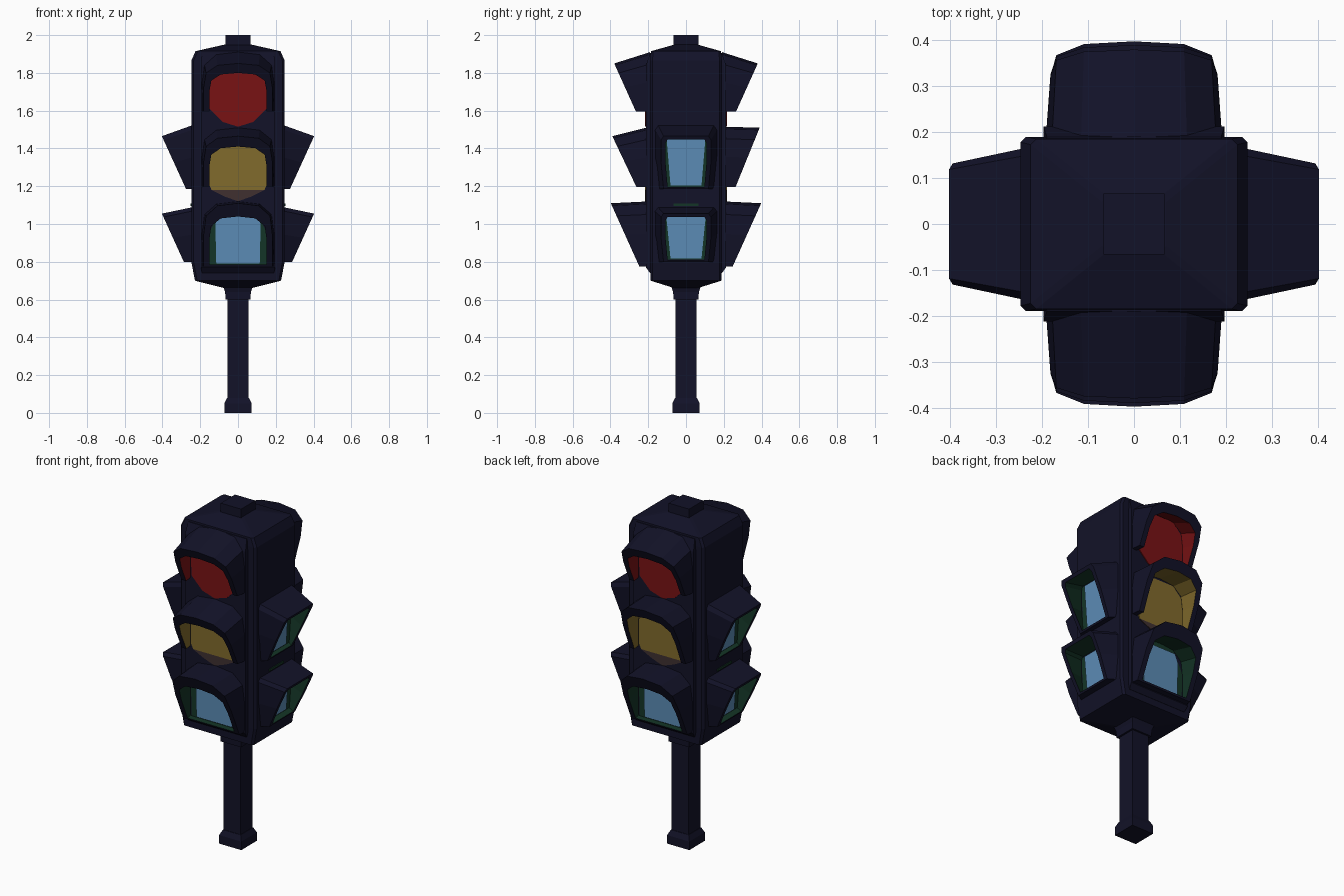
import bpy, bmesh, math
from mathutils import Matrix

if "Cube" in bpy.data.objects:
    bpy.data.objects.remove(bpy.data.objects["Cube"])


def material(name, rgb):
    m = bpy.data.materials.new(name)
    m.diffuse_color = (*rgb, 1)
    m.use_nodes = True
    m.node_tree.nodes["Principled BSDF"].inputs["Base Color"].default_value = m.diffuse_color
    return m


NAVY = material("dark navy", (0.006, 0.006, 0.021))
RED = material("red", (0.19, 0.006, 0.007))
YELLOW = material("amber", (0.22, 0.145, 0.025))
BROWN = material("dark brown", (0.05, 0.03, 0.03))
BLUE = material("pale blue", (0.105, 0.26, 0.46))
GREEN = material("dark green", (0.007, 0.036, 0.02))


def finish(bm, name, mats, angle=0):
    """Turn a bmesh into an object, turned about the pole by angle."""
    bmesh.ops.recalc_face_normals(bm, faces=bm.faces)
    bm.transform(Matrix.Rotation(math.radians(angle), 4, 'Z'))
    me = bpy.data.meshes.new(name)
    bm.to_mesh(me)
    bm.free()
    for m in mats:
        me.materials.append(m)
    ob = bpy.data.objects.new(name, me)
    bpy.context.collection.objects.link(ob)
    return ob


def loft(name, sections, bevel=0.0):
    """Stack of bevelled rectangles (half x, half y, z)."""
    bm = bmesh.new()
    rings = []
    for x, y, z in sections:
        b = min(bevel, x * 0.3)
        if b:
            pts = [(x, y - b), (x - b, y), (b - x, y), (-x, y - b),
                   (-x, b - y), (b - x, -y), (x - b, -y), (x, b - y)]
        else:
            pts = [(x, y), (-x, y), (-x, -y), (x, -y)]
        rings.append([bm.verts.new((px, py, z)) for px, py in pts])
    n = len(rings[0])
    for a, c in zip(rings, rings[1:]):
        for i in range(n):
            bm.faces.new((a[i], a[(i + 1) % n], c[(i + 1) % n], c[i]))
    bm.faces.new(rings[0])
    bm.faces.new(rings[-1])
    return finish(bm, name, [NAVY])


def plate(name, half, d, mat, angle, thick=0.006):
    """Thin plate facing outward; half outline (u, z) is mirrored."""
    pts = half + [(-u, z) for u, z in reversed(half) if u > 0]
    bm = bmesh.new()
    a = [bm.verts.new((u, -d, z)) for u, z in pts]
    b = [bm.verts.new((u, -d - thick, z)) for u, z in pts]
    n = len(pts)
    for i in range(n):
        bm.faces.new((a[i], a[(i + 1) % n], b[(i + 1) % n], b[i]))
    bm.faces.new(a)
    bm.faces.new(b)
    return finish(bm, name, [mat], angle)


ROUND = [(1, 0), (1, 0.5), (0.93, 0.8), (0.6, 0.96), (0, 1)]
BOXY = [(0.9, 0), (1, 0.5), (1, 0.93), (0.9, 1), (0, 1)]


def hood(name, arch, d0, zb, top0, tip, d_tip, d_leg, w0, w1,
         drop, lip, inner_mat, angle, closed=False):
    """Visor: arch section with a slanted mouth and a coloured inside."""
    prof = arch + [(-u, t) for u, t in reversed(arch[:-1])]
    floor = 0.01 if closed else 0.0

    def mouth_d(z):
        return d_leg + (d_tip - d_leg) * (z - zb) / (tip - zb)

    bm = bmesh.new()
    quads = []
    for u, t in prof:
        zo0, zo1 = zb + (top0 - zb) * t, zb + (tip - zb) * t
        zi0 = zb + floor + (top0 - 0.03 - zb - floor) * t
        zi1 = zb + floor + (tip - drop - zb - floor) * t
        quads.append([bm.verts.new(p) for p in (
            (u * w0, -d0, zo0),
            (u * w1, -mouth_d(zo1), zo1),
            (u * (w1 - lip), -mouth_d(zi1), zi1),
            (u * (w0 - lip), -d0, zi0))])
    n = len(quads)
    for i in range(n if closed else n - 1):
        a, b = quads[i], quads[(i + 1) % n]
        for k in range(4):
            f = bm.faces.new((a[k], a[(k + 1) % 4], b[(k + 1) % 4], b[k]))
            f.material_index = 1 if k == 2 else 0
    if not closed:
        bm.faces.new(quads[0])
        bm.faces.new(quads[-1])
    return finish(bm, name, [NAVY, inner_mat], angle)


# Pole, foot and collar
loft("pole_foot", [(0.072, 0.072, 0), (0.072, 0.072, 0.05), (0.058, 0.058, 0.08)])
loft("pole", [(0.055, 0.055, 0.06), (0.055, 0.055, 0.62)])
loft("pole_collar", [(0.066, 0.066, 0.6), (0.068, 0.068, 0.64), (0.078, 0.078, 0.67)])

# Housing, raised front and back panel, top cap
loft("housing", [(0.07, 0.06, 0.66), (0.228, 0.188, 0.70), (0.247, 0.19, 0.80),
                 (0.247, 0.19, 1.865), (0.225, 0.185, 1.915), (0.07, 0.06, 1.95)], 0.012)
loft("lamp_panel", [(0.19, 0.19, 0.74), (0.197, 0.212, 0.77),
                    (0.197, 0.212, 1.84), (0.19, 0.19, 1.905)])
loft("top_cap", [(0.066, 0.066, 1.93), (0.066, 0.066, 2.0)])

# Front and back faces: red, amber and pale blue lamps
for side, ang, amber_tip in (("front", 0, 1.465), ("back", 180, 1.51)):
    hood(side + "_red_hood", ROUND, 0.19, 1.595, 1.91, 1.85, 0.38, 0.265,
         0.192, 0.182, 0.05, 0.03, RED, ang)
    plate(side + "_red_lens", [(0, 1.515), (0.08, 1.54), (0.15, 1.61),
                               (0.155, 1.73), (0.145, 1.8), (0.09, 1.86)],
          0.211, RED, ang)
    hood(side + "_amber_hood", ROUND, 0.19, 1.195, 1.515, amber_tip, 0.39, 0.262,
         0.192, 0.182, 0.055, 0.03, YELLOW, ang)
    plate(side + "_amber_lens", [(0.14, 1.18), (0.153, 1.21), (0.155, 1.33),
                                 (0.145, 1.41), (0.09, 1.465)], 0.211, YELLOW, ang)
    plate(side + "_amber_lens_base", [(0, 1.12), (0.07, 1.145), (0.14, 1.18)],
          0.211, BROWN, ang)
    hood(side + "_green_hood", ROUND, 0.19, 0.775, 1.12, 1.11, 0.398, 0.247,
         0.192, 0.182, 0.07, 0.03, GREEN, ang, True)
    plate(side + "_green_backing", [(0.15, 0.785), (0.155, 0.95), (0.09, 1.08)],
          0.211, GREEN, ang, 0.004)
    plate(side + "_green_lens", [(0.115, 0.79), (0.12, 1.0), (0.1, 1.05)],
          0.216, BLUE, ang)

# Left and right faces: two pale blue lamps each
for side, ang in (("right", 90), ("left", -90)):
    for level, zb, top0, tip, d_leg in (("upper", 1.185, 1.525, 1.465, 0.275),
                                        ("lower", 0.8, 1.09, 1.055, 0.287)):
        hood(f"{side}_{level}_hood", BOXY, 0.235, zb, top0, tip, 0.403, d_leg,
             0.166, 0.132, 0.018, 0.024, GREEN, ang, True)
        plate(f"{side}_{level}_backing", [(0.125, zb + 0.012), (0.135, top0 - 0.04)],
              0.246, GREEN, ang, 0.004)
        plate(f"{side}_{level}_lens", [(0.082, zb + 0.018), (0.105, top0 - 0.045)],
              0.251, BLUE, ang)
    # Thin green strip above the lower hood
    plate(side + "_strip", [(0.065, 1.095), (0.065, 1.108)], 0.246, GREEN, ang)
